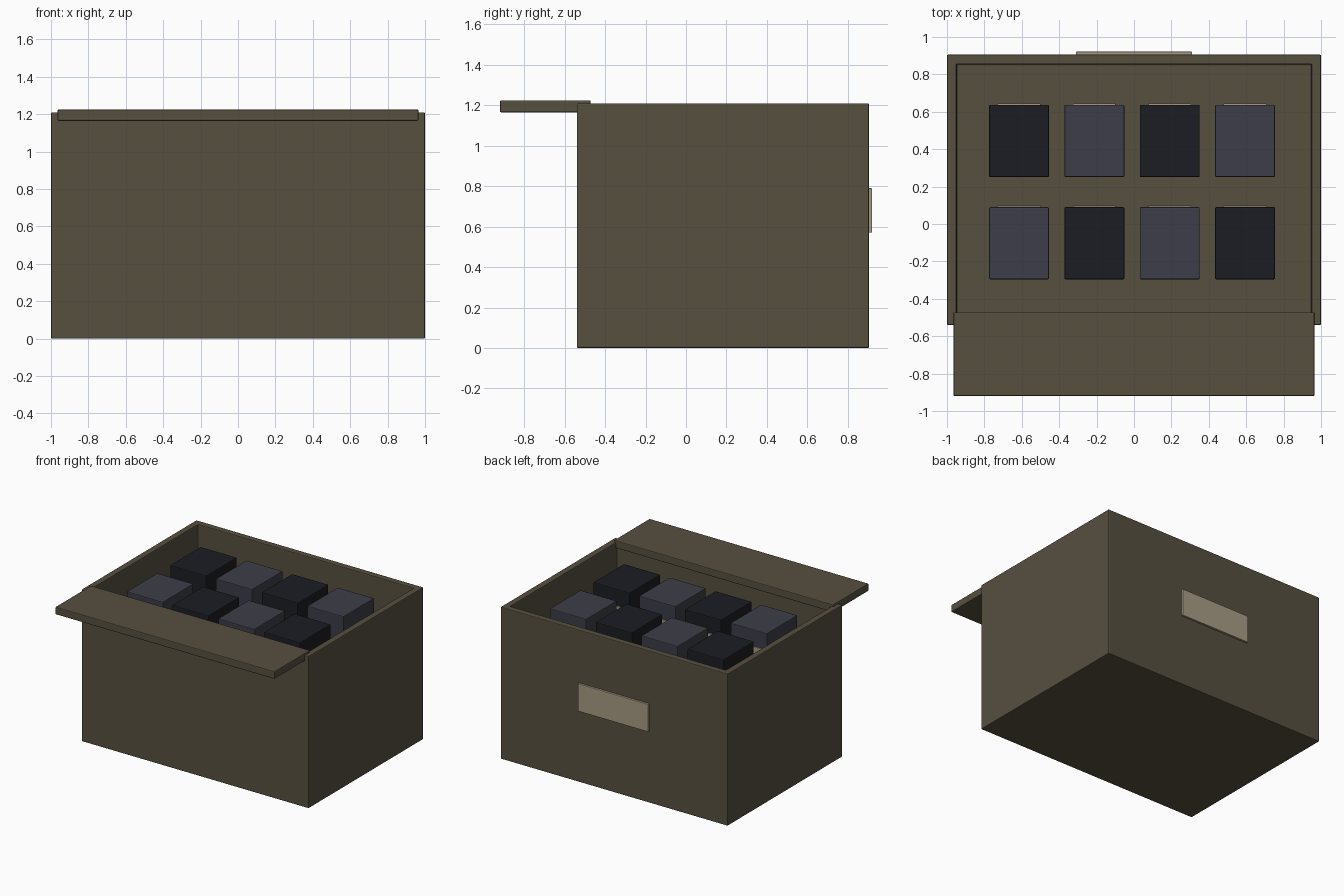
import bpy, bmesh

if "Cube" in bpy.data.objects:
    bpy.data.objects.remove(bpy.data.objects["Cube"])


def material(name, rgb):
    m = bpy.data.materials.new(name)
    m.diffuse_color = (*rgb, 1)
    m.use_nodes = True
    m.node_tree.nodes["Principled BSDF"].inputs["Base Color"].default_value = m.diffuse_color
    return m


OLIVE = material("olive_board", (0.095, 0.08, 0.051))
PAPER = material("label_paper", (0.39, 0.33, 0.23))
DARK = material("dark_case", (0.0116, 0.0123, 0.0168))
SLATE = material("slate_case", (0.045, 0.048, 0.065))


def box(name, lo, hi, mat, bevel=0.006, cavity=None):
    """Box between two corners; cavity=(wall, floor) hollows it from the top."""
    bm = bmesh.new()
    bmesh.ops.create_cube(bm, size=1)
    for v in bm.verts:
        v.co = [(a + b) / 2 + c * (b - a) for a, b, c in zip(lo, hi, v.co)]
    if cavity:
        wall, floor = cavity
        bm.normal_update()
        top = max(bm.faces, key=lambda f: f.normal.z)
        bmesh.ops.inset_individual(bm, faces=[top], thickness=wall)
        inner = bmesh.ops.extrude_discrete_faces(bm, faces=[top])["faces"][0]
        for v in inner.verts:
            v.co.z = floor
    bmesh.ops.recalc_face_normals(bm, faces=bm.faces)
    mesh = bpy.data.meshes.new(name)
    bm.to_mesh(mesh)
    bm.free()
    mesh.materials.append(mat)
    ob = bpy.data.objects.new(name, mesh)
    bpy.context.collection.objects.link(ob)
    mod = ob.modifiers.new("edge_bevel", "BEVEL")
    mod.width, mod.segments = bevel, 2
    mod.limit_method = "ANGLE"
    return ob


# Open crate, its flap along the front rim, and the label on the back
box("crate", (-1, -0.54, 0), (1, 0.905, 1.21), OLIVE, cavity=(0.072, 0.07))
box("lid_flap", (-0.965, -0.92, 1.165), (0.965, -0.472, 1.225), OLIVE)
box("crate_label", (-0.31, 0.9, 0.57), (0.31, 0.921, 0.79), PAPER, 0.003)

# Two rows of four cases in alternating colours, each with a label on its back
for r, y in enumerate((-0.103, 0.444)):
    for c in range(4):
        x = -0.615 + c * 0.403
        box(f"case_{r}_{c}", (x - 0.16, y - 0.193, 0.07), (x + 0.16, y + 0.193, 1.16),
            DARK if (r + c) % 2 else SLATE)
        box(f"case_label_{r}_{c}", (x - 0.115, y + 0.188, 0.81),
            (x + 0.115, y + 0.201, 1.03), PAPER, 0.002)
